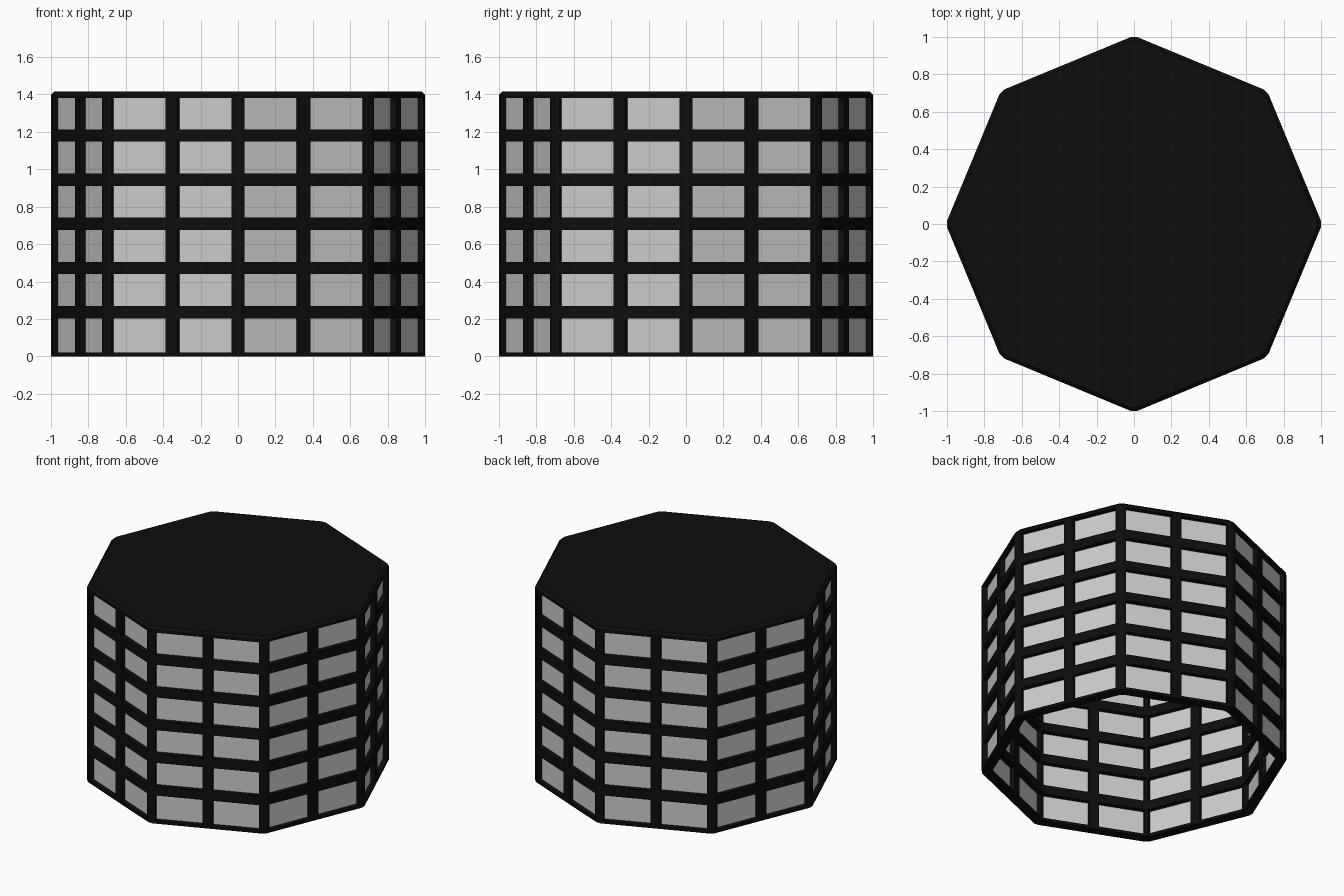
import bpy, bmesh
from math import cos, sin, tan, pi, radians
from mathutils import Matrix, Vector

if "Cube" in bpy.data.objects:
    bpy.data.objects.remove(bpy.data.objects["Cube"])

H = 1.417            # total height
ROWS = 6
PITCH = H / ROWS
BAR = 0.066          # bar width and depth
A_OUT = 0.930        # outer apothem
A_IN = A_OUT - BAR   # inner apothem
A_PANEL = A_OUT - BAR / 2
CUT = 0.018          # half width of the blunted corners
T = tan(pi / 8)

black = bpy.data.materials.new("frame_black")
black.diffuse_color = (0.004, 0.004, 0.004, 1)
black.use_nodes = True
black.node_tree.nodes["Principled BSDF"].inputs["Base Color"].default_value = black.diffuse_color


def finish(name, bm, mat=None, recalc=True):
    if recalc:
        bmesh.ops.recalc_face_normals(bm, faces=bm.faces)
    me = bpy.data.meshes.new(name)
    bm.to_mesh(me)
    bm.free()
    ob = bpy.data.objects.new(name, me)
    bpy.context.collection.objects.link(ob)
    if mat:
        me.materials.append(mat)
    return ob


def outline(a, blunt=CUT):
    """Octagon of apothem a with corners on the axes, corners blunted."""
    pts = []
    for k in range(8):
        m = radians(22.5 + 45 * k)
        n, t = Vector((cos(m), sin(m))), Vector((-sin(m), cos(m)))
        s = a * T - blunt
        pts += [n * a - t * s, n * a + t * s]
    return pts


def loft(bm, sections, closed=False, caps=True):
    """Skin a list of equal-sized point loops."""
    loops = [[bm.verts.new(p) for p in s] for s in sections]
    pairs = list(zip(loops, loops[1:]))
    if closed:
        pairs.append((loops[-1], loops[0]))
    n = len(loops[0])
    for a, b in pairs:
        for i in range(n):
            j = (i + 1) % n
            bm.faces.new((a[i], a[j], b[j], b[i]))
    if caps and not closed:
        bm.faces.new(loops[0][::-1])
        bm.faces.new(loops[-1])


def level(pts, z):
    return [(p.x, p.y, z) for p in pts]


# horizontal rails: bottom rim and five bars around the drum
bm = bmesh.new()
outer, inner = outline(A_OUT), outline(A_IN)
spans = [(0, 0.02)] + [(PITCH * i - BAR / 2, PITCH * i + BAR / 2) for i in range(1, ROWS)]
for z0, z1 in spans:
    loft(bm, [level(outer, z0), level(outer, z1), level(inner, z1), level(inner, z0)], closed=True)
finish("horizontal_rails", bm, black)

# solid roof with chamfered edge
bm = bmesh.new()
loft(bm, [level(outer, H - 0.037), level(outer, H - 0.018), level(outline(A_OUT - 0.018), H)])
finish("roof", bm, black)

# upright posts in the middle of each side
bm = bmesh.new()
for k in range(8):
    rot = Matrix.Rotation(radians(22.5 + 45 * k), 4, 'Z')
    mid = Matrix.Translation(((A_OUT + A_IN) / 2, 0, (H - 0.03) / 2))
    bmesh.ops.create_cube(bm, size=1, matrix=rot @ mid @ Matrix.Diagonal((BAR, BAR, H - 0.03, 1)))
finish("middle_posts", bm, black)

# upright posts wrapped around each corner
bm = bmesh.new()
w = 0.037
for k in range(8):
    rot = Matrix.Rotation(radians(45 * k), 2)
    n = Vector((cos(pi / 8), sin(pi / 8)))
    t = Vector((-sin(pi / 8), cos(pi / 8)))
    half = [n * A_OUT - t * (A_OUT * T - CUT), n * A_OUT - t * (A_OUT * T - w),
            n * A_IN - t * (A_OUT * T - w)]
    prof = half + [Vector((p.x, -p.y)) for p in reversed(half)]
    prof = [rot @ p for p in prof]
    loft(bm, [level(prof, 0), level(prof, H - 0.03)])
finish("corner_posts", bm, black)

# grey window panes set into the frame
bm = bmesh.new()
ring = [Vector((cos(k * pi / 4), sin(k * pi / 4))) * (A_PANEL / cos(pi / 8)) for k in range(8)]
loft(bm, [level(ring, 0.005), level(ring, H - 0.03)], caps=False)
finish("window_panes", bm, recalc=False)
